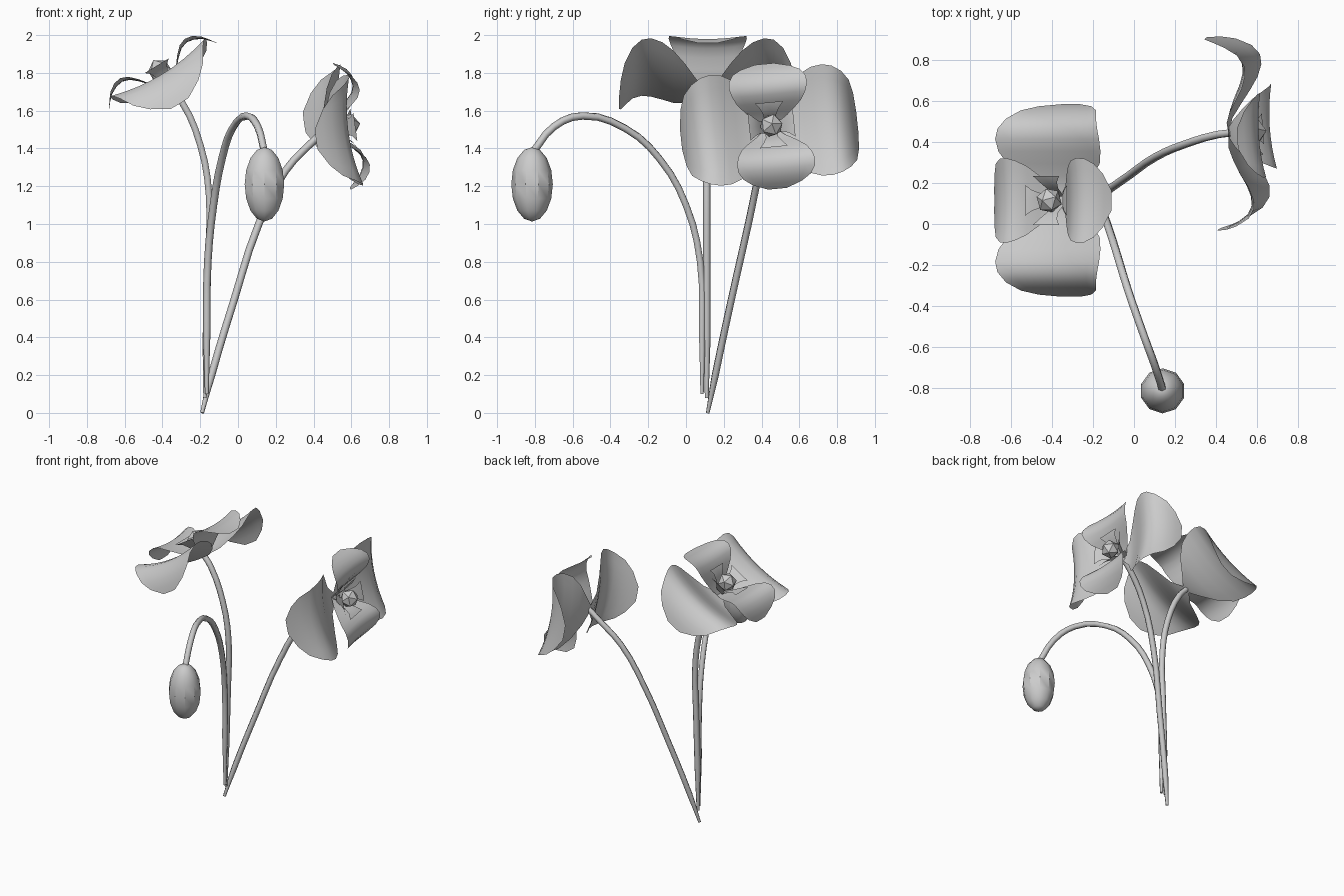
import bpy, bmesh, math
from mathutils import Vector, Matrix

if "Cube" in bpy.data.objects:
    bpy.data.objects.remove(bpy.data.objects["Cube"])


def finish(obj, angle=35):
    bpy.ops.object.select_all(action='DESELECT')
    obj.select_set(True)
    bpy.context.view_layer.objects.active = obj
    bpy.ops.object.shade_smooth_by_angle(angle=math.radians(angle))


def from_bmesh(name, bm, matrix, angle=35):
    bmesh.ops.recalc_face_normals(bm, faces=bm.faces)
    mesh = bpy.data.meshes.new(name)
    bm.to_mesh(mesh)
    bm.free()
    obj = bpy.data.objects.new(name, mesh)
    bpy.context.collection.objects.link(obj)
    obj.matrix_world = matrix
    finish(obj, angle)
    return obj


def petal(name, rows, matrix, cup=0.0, cols=8):
    """Sheet lofted from rows of (reach, height, half width)."""
    bm = bmesh.new()
    grid = []
    for r, h, w in rows:
        line = []
        for i in range(cols + 1):
            x = w * (2 * i / cols - 1)
            line.append(bm.verts.new((r, x, h + cup * x * x)))
        grid.append(line)
    for a, b in zip(grid, grid[1:]):
        for i in range(cols):
            bm.faces.new((a[i], b[i], b[i + 1], a[i + 1]))
    return from_bmesh(name, bm, matrix)


def stem(name, points, radius=0.02):
    curve = bpy.data.curves.new(name, 'CURVE')
    curve.dimensions = '3D'
    curve.bevel_depth = radius
    curve.bevel_resolution = 1
    curve.resolution_u = 3
    curve.use_fill_caps = True
    spline = curve.splines.new('BEZIER')
    spline.bezier_points.add(len(points) - 1)
    for i, (bp, co) in enumerate(zip(spline.bezier_points, points)):
        bp.co = co
        bp.handle_left_type = bp.handle_right_type = 'AUTO'
        bp.radius = 0.5 if i == 0 else 1.0
    obj = bpy.data.objects.new(name, curve)
    bpy.context.collection.objects.link(obj)
    bpy.ops.object.select_all(action='DESELECT')
    obj.select_set(True)
    bpy.context.view_layer.objects.active = obj
    bpy.ops.object.convert(target='MESH')
    finish(bpy.context.view_layer.objects.active, 65)


# Petal profiles: reach, height, half width
OUTER = [(0, 0, .03), (.06, 0, .10), (.12, .02, .20), (.18, .045, .265),
         (.24, .075, .292), (.30, .095, .297), (.35, .097, .285),
         (.40, .07, .257), (.44, .01, .215), (.46, -.04, .15), (.47, -.085, .055)]
INNER = [(0, 0, .03), (.04, .03, .07), (.08, .08, .125), (.12, .125, .17),
         (.16, .16, .195), (.20, .173, .207), (.24, .166, .205),
         (.28, .145, .18), (.31, .115, .13), (.335, .085, .05)]
LEAFLET = [(.02, .03, .03), (.06, .09, .033), (.09, .13, .05), (.12, .15, .075)]


def flower(name, origin, normal, side):
    n = Vector(normal).normalized()
    u = Vector(side)
    u = (u - n * u.dot(n)).normalized()
    w = n.cross(u)
    frame = Matrix.Translation(origin) @ Matrix((u, w, n)).transposed().to_4x4()
    for k in range(4):
        turn = frame @ Matrix.Rotation(k * math.pi / 2, 4, 'Z')
        if k % 2 == 0:
            petal(f"{name}_outer_petal_{k}", OUTER, turn, cup=0.5)
        else:
            petal(f"{name}_inner_petal_{k}", INNER, turn, cup=0.5)
        petal(f"{name}_leaflet_{k}", LEAFLET, turn, cols=2)
    # Seed head in the middle
    bm = bmesh.new()
    bmesh.ops.create_icosphere(bm, subdivisions=1, radius=0.064)
    bmesh.ops.translate(bm, verts=bm.verts, vec=(0, 0, 0.12))
    from_bmesh(f"{name}_seed_head", bm, frame, 30)


# Open flowers
flower("upper_flower", (-.352, .115, 1.71), (-.52, 0, .853), (0, 1, 0))
flower("side_flower", (.465, .445, 1.505), (.99, .054, .14), (0, .994, .105))

# Stems
stem("upper_flower_stem", [(-.175, .11, .08), (-.17, .11, .4), (-.158, .11, .8),
                           (-.153, .11, 1.15), (-.20, .11, 1.42), (-.30, .112, 1.65),
                           (-.352, .115, 1.71)])
stem("side_flower_stem", [(-.19, .115, 0), (-.14, .155, .2), (-.02, .24, .6),
                          (.11, .33, 1.0), (.25, .39, 1.28), (.40, .435, 1.44),
                          (.475, .445, 1.505)])
stem("bud_stem", [(-.165, .085, .1), (-.165, .085, .45), (-.16, .075, .8),
                  (-.13, 0, 1.1), (-.085, -.14, 1.345), (-.03, -.32, 1.505),
                  (.05, -.55, 1.572), (.105, -.7, 1.515), (.14, -.81, 1.38)])

# Hanging bud
bm = bmesh.new()
bmesh.ops.create_uvsphere(bm, u_segments=10, v_segments=8, radius=1)
from_bmesh("bud", bm, Matrix.Translation((.14, -.815, 1.21)) @
           Matrix.Diagonal((.11, .11, .197, 1)), 35)
